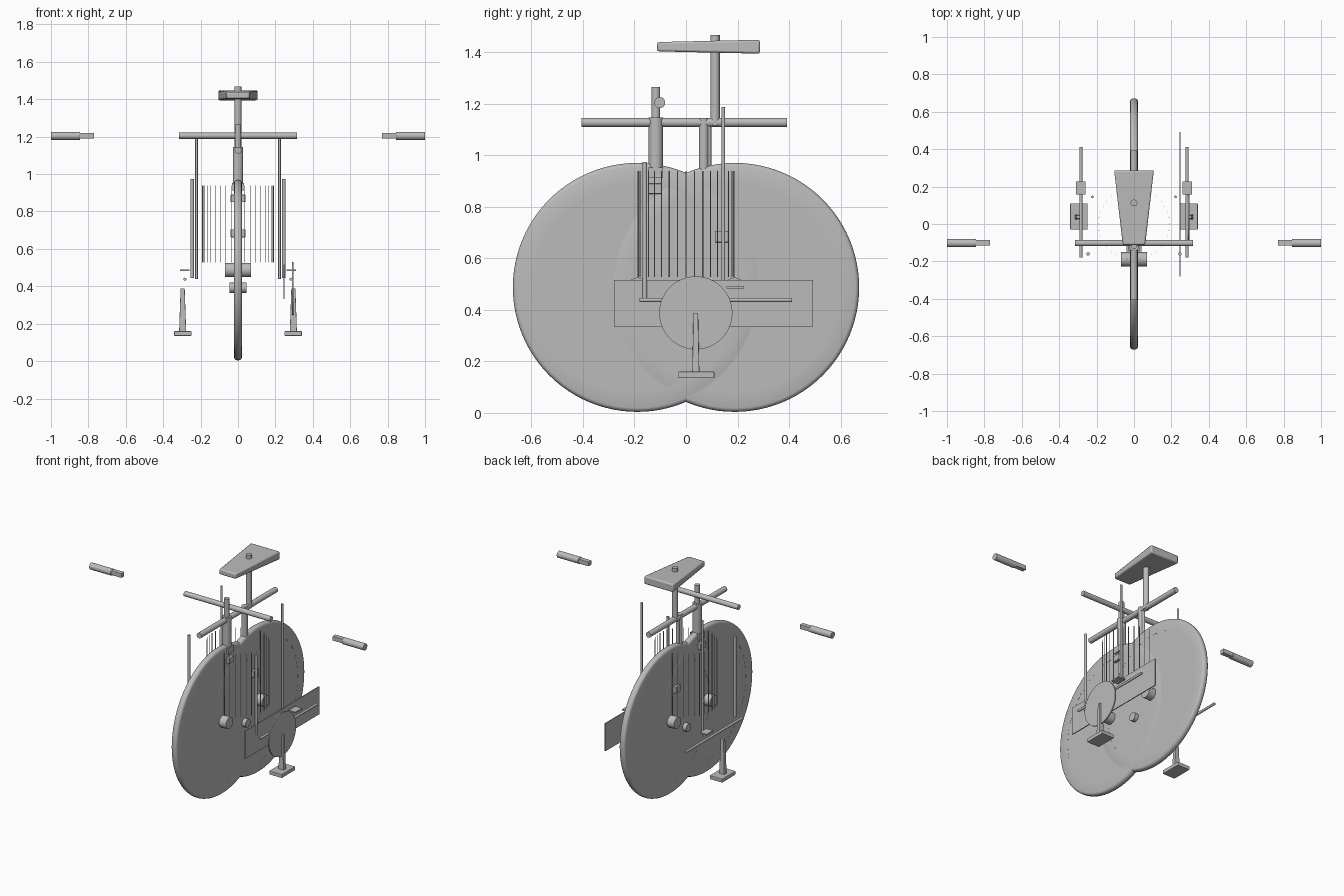
import bpy, bmesh, math
from mathutils import Vector, Matrix

if "Cube" in bpy.data.objects:
    bpy.data.objects.remove(bpy.data.objects["Cube"])

mat = bpy.data.materials.new("plain grey")
mat.diffuse_color = (0.5, 0.5, 0.5, 1)
mat.use_nodes = True
mat.node_tree.nodes["Principled BSDF"].inputs["Base Color"].default_value = mat.diffuse_color


def finish(bm, name, smooth=True, bevel=0.0):
    bmesh.ops.recalc_face_normals(bm, faces=bm.faces)
    me = bpy.data.meshes.new(name)
    bm.to_mesh(me)
    bm.free()
    me.materials.append(mat)
    ob = bpy.data.objects.new(name, me)
    bpy.context.collection.objects.link(ob)
    if bevel:
        m = ob.modifiers.new("bevel", "BEVEL")
        m.width, m.segments = bevel, 2
    if smooth:
        bpy.ops.object.select_all(action='DESELECT')
        ob.select_set(True)
        bpy.context.view_layer.objects.active = ob
        bpy.ops.object.shade_smooth_by_angle(angle=math.radians(35))
    return ob


def add_rod(bm, a, b, r, sides):
    a, b = Vector(a), Vector(b)
    rot = (b - a).to_track_quat('Z', 'Y').to_matrix().to_4x4()
    bmesh.ops.create_cone(bm, cap_ends=True, segments=sides, radius1=r, radius2=r,
                          depth=(b - a).length,
                          matrix=Matrix.Translation((a + b) / 2) @ rot)


def rod(name, a, b, r, sides=24):
    bm = bmesh.new()
    add_rod(bm, a, b, r, sides)
    return finish(bm, name)


def box(name, lo, hi, bevel=0.0):
    bm = bmesh.new()
    bmesh.ops.create_cube(bm, size=1)
    for v in bm.verts:
        v.co = Vector([(l + h) / 2 + c * (h - l) for l, h, c in zip(lo, hi, v.co)])
    return finish(bm, name, False, bevel)


def lathe_x(name, profile, y, z, steps=96):
    """Revolve (radius, x) points about an axle along x."""
    bm = bmesh.new()
    vs = [bm.verts.new((x, 0, r)) for r, x in profile]
    es = [bm.edges.new((vs[i], vs[(i + 1) % len(vs)])) for i in range(len(vs))]
    bmesh.ops.spin(bm, geom=vs + es, cent=(0, 0, 0), axis=(1, 0, 0),
                   angle=2 * math.pi, steps=steps)
    bmesh.ops.remove_doubles(bm, verts=bm.verts, dist=1e-5)
    bmesh.ops.translate(bm, verts=bm.verts, vec=(0, y, z))
    return finish(bm, name)


# Wheels: rounded tyre, inner disc, hub
WY, WZ = 0.189, 0.487
half = [(0.404, 0.021), (0.468, 0.021), (0.476, 0.018), (0.481, 0.011), (0.483, 0.004)]
tyre = half + [(r, -x) for r, x in reversed(half)]
for label, y in (("front", -WY), ("rear", WY)):
    lathe_x(label + "_tyre", tyre, y, WZ)
    rod(label + "_wheel_disc", (-0.0205, y, WZ), (0.0205, y, WZ), 0.405, 96)
    rod(label + "_hub", (-0.07, y, WZ), (0.07, y, WZ), 0.038, 32)

# Upright spokes arranged in a ring
bm = bmesh.new()
for i in range(36):
    a = 2 * math.pi * i / 36
    x, y = 0.19 * math.cos(a), 0.19 * math.sin(a)
    add_rod(bm, (x, y, 0.528), (x, y, 0.939), 0.002, 6)
finish(bm, "spokes")

# Frame tubes
rod("top_tube", (0, -0.405, 1.127), (0, 0.392, 1.127), 0.018)
rod("head_tube", (0, -0.117, 0.952), (0, -0.117, 1.146), 0.028)
rod("stem", (0, -0.117, 1.14), (0, -0.117, 1.265), 0.017)
rod("seat_tube", (0, 0.069, 0.75), (0, 0.069, 1.145), 0.0195)
rod("rear_tube", (0, 0.087, 0.8), (0, 0.087, 1.12), 0.011)
rod("seat_post", (0, 0.113, 1.115), (0, 0.113, 1.467), 0.018)
rod("bottom_bracket", (-0.046, 0.038, 0.392), (0.046, 0.038, 0.392), 0.027)
rod("handlebar", (-0.315, -0.102, 1.205), (0.315, -0.102, 1.205), 0.0165)

# Fork crown and brakes
box("fork_crown", (-0.032, -0.147, 0.912), (0.032, -0.089, 0.953))
box("front_brake", (-0.04, -0.148, 0.85), (0.04, -0.095, 0.89), 0.003)
box("rear_brake", (-0.04, 0.112, 0.662), (0.04, 0.163, 0.704), 0.003)

# Saddle: wedge, wider and thicker at the back
bm = bmesh.new()
bmesh.ops.create_cube(bm, size=2)
for v in bm.verts:
    back = v.co.y > 0
    v.co = Vector((v.co.x * (0.106 if back else 0.06), 0.287 if back else -0.112,
                   1.421 + v.co.z * (0.027 if back else 0.018)))
finish(bm, "saddle", True, 0.008)

# Parts repeated on both sides
for label, s in (("left", -1), ("right", 1)):
    rod(label + "_grip", (s * 0.845, -0.102, 1.204), (s * 1.0, -0.102, 1.204), 0.0215)
    box(label + "_brake_lever", (min(s * 0.77, s * 0.85), -0.115, 1.19),
        (max(s * 0.77, s * 0.85), -0.085, 1.22), 0.003)
    rod(label + "_fork_blade", (s * 0.245, -0.16, 0.445), (s * 0.245, -0.16, 0.973), 0.009, 16)
    rod(label + "_seat_stay", (s * 0.222, 0.145, 0.44), (s * 0.222, 0.145, 1.187), 0.007, 16)
    rod(label + "_chain_stay", (s * 0.284, -0.18, 0.438), (s * 0.284, 0.412, 0.438), 0.008, 16)
    box(label + "_dropout", (s * 0.284 - 0.025, 0.158, 0.483),
        (s * 0.284 + 0.025, 0.226, 0.491))
    # crank arm widening toward the pedal
    bm = bmesh.new()
    bmesh.ops.create_cube(bm, size=2)
    for v in bm.verts:
        top = v.co.z > 0
        v.co = Vector((s * 0.296 + v.co.x * (0.011 if top else 0.019),
                       0.038 + v.co.y * (0.009 if top else 0.014), 0.388 if top else 0.155))
    finish(bm, label + "_crank_arm", False, 0.003)
    box(label + "_pedal", (s * 0.295 - 0.046, -0.03, 0.135),
        (s * 0.295 + 0.046, 0.11, 0.16), 0.003)

# Drive side: chain plate and chainring
box("chain_plate", (0.243, -0.28, 0.333), (0.249, 0.492, 0.516))
rod("chainring", (0.29, 0.038, 0.388), (0.298, 0.038, 0.388), 0.142, 64)
